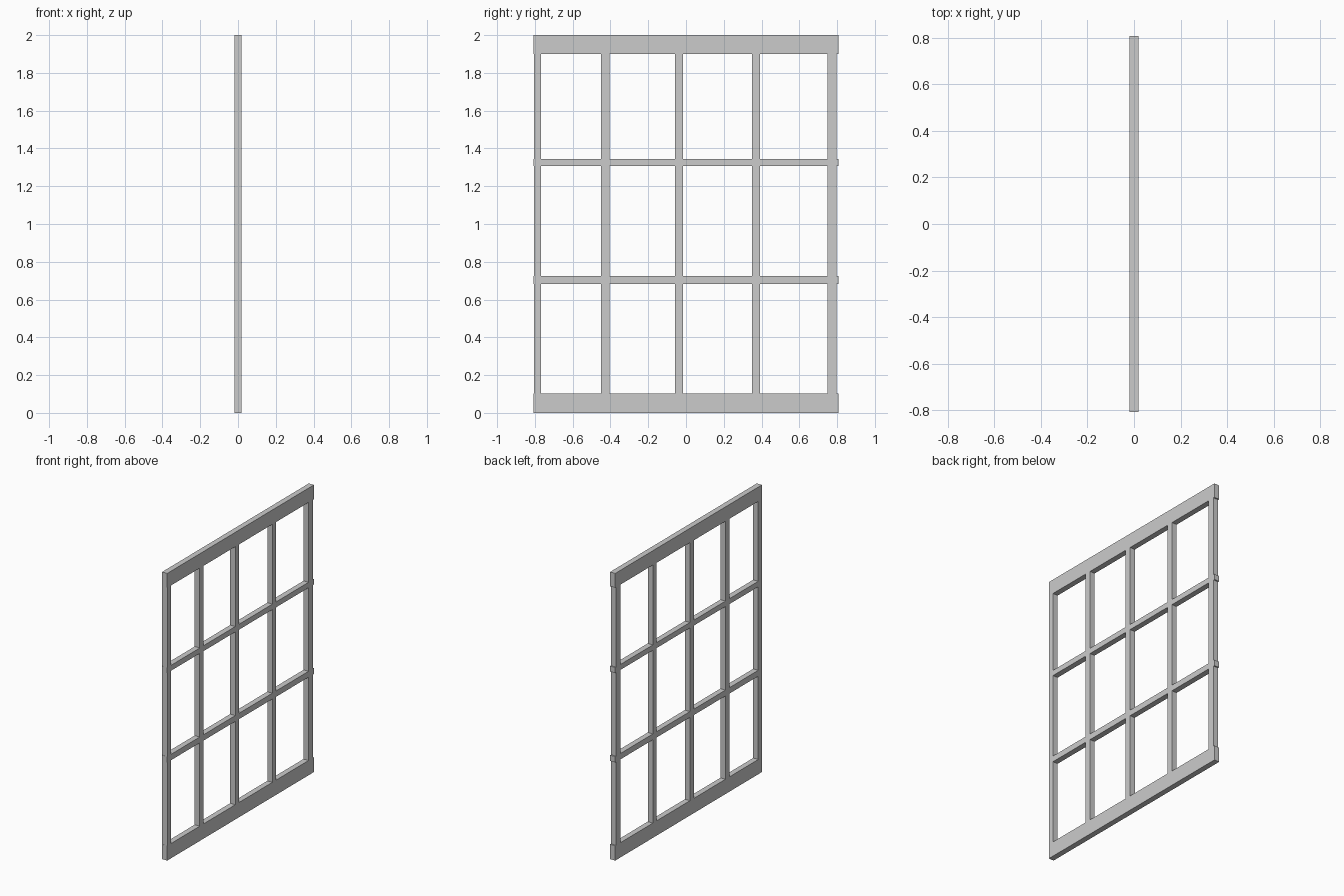
import bpy

if "Cube" in bpy.data.objects:
    bpy.data.objects.remove(bpy.data.objects["Cube"])

DEPTH = 0.039


def bar(name, y0, y1, z0, z1):
    bpy.ops.mesh.primitive_cube_add(size=1, location=(0, (y0 + y1) / 2, (z0 + z1) / 2))
    ob = bpy.context.object
    ob.name = name
    ob.scale = (DEPTH, y1 - y0, z1 - z0)
    bpy.ops.object.transform_apply(location=False, rotation=False, scale=True)


# Horizontal members, bottom to top, running the full width
rails = [("bottom_rail", 0.0, 0.103), ("lower_crossbar", 0.683, 0.724),
         ("upper_crossbar", 1.306, 1.344), ("top_rail", 1.9, 2.0)]
for name, z0, z1 in rails:
    bar(name, -0.807, 0.807, z0, z1)

# Vertical members, fitted between neighbouring horizontals
uprights = [("left_stile", -0.806, -0.767), ("left_mullion", -0.449, -0.406),
            ("centre_mullion", -0.058, -0.015), ("right_mullion", 0.35, 0.393),
            ("right_stile", 0.748, 0.798)]
for name, y0, y1 in uprights:
    for i, (low, high) in enumerate(zip(rails, rails[1:])):
        bar(f"{name}_{i + 1}", y0, y1, low[2], high[1])
